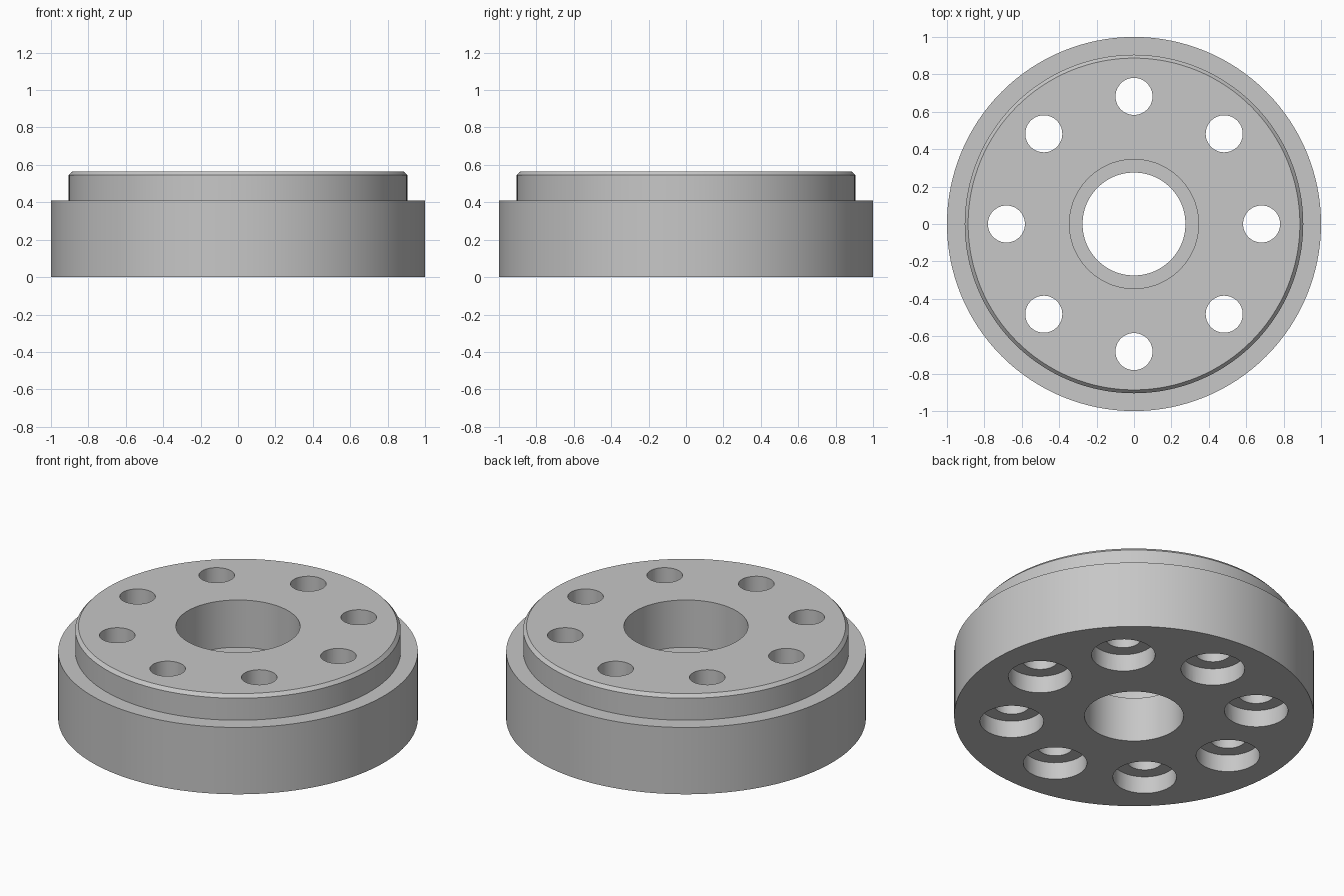
import bpy, bmesh, math
from mathutils import Matrix

if "Cube" in bpy.data.objects:
    bpy.data.objects.remove(bpy.data.objects["Cube"], do_unlink=True)

HEIGHT = 0.565
BOLT_CIRCLE = 0.682


def lathe(bm, profile, segments, offset=(0, 0)):
    """Revolve a closed (radius, z) profile around a vertical axis."""
    rings = []
    for r, z in profile:
        ring = []
        for i in range(segments):
            a = math.tau * i / segments
            ring.append(bm.verts.new((offset[0] + r * math.cos(a), offset[1] + r * math.sin(a), z)))
        rings.append(ring)
    for k, ring in enumerate(rings):
        nxt = rings[(k + 1) % len(rings)]
        for i in range(segments):
            j = (i + 1) % segments
            bm.faces.new((ring[i], ring[j], nxt[j], nxt[i]))


def stepped_pin(bm, r_low, r_high, z_step, centre):
    """Two-diameter cutter: wide below, narrow above, closed at both ends."""
    rings = []
    for r, z in ((r_low, -0.1), (r_low, z_step), (r_high, z_step), (r_high, HEIGHT + 0.1)):
        rings.append([bm.verts.new((centre[0] + r * math.cos(math.tau * i / 48),
                                    centre[1] + r * math.sin(math.tau * i / 48), z))
                      for i in range(48)])
    for low, high in zip(rings, rings[1:]):
        for i in range(48):
            j = (i + 1) % 48
            bm.faces.new((low[i], low[j], high[j], high[i]))
    bm.faces.new(rings[0][::-1])
    bm.faces.new(rings[-1])


def finish(bm, name):
    bmesh.ops.recalc_face_normals(bm, faces=bm.faces[:])
    mesh = bpy.data.meshes.new(name)
    bm.to_mesh(mesh)
    bm.free()
    obj = bpy.data.objects.new(name, mesh)
    bpy.context.collection.objects.link(obj)
    return obj


# Plain grey metal
grey = bpy.data.materials.new("plain_grey")
grey.use_nodes = True
colour = (0.57, 0.57, 0.57, 1)
grey.diffuse_color = colour
grey.node_tree.nodes["Principled BSDF"].inputs["Base Color"].default_value = colour

# Flanged disc with raised chamfered spigot and stepped centre bore
bm = bmesh.new()
lathe(bm, [(0.275, 0), (1, 0), (1, 0.41), (0.905, 0.41), (0.905, HEIGHT - 0.02),
           (0.887, HEIGHT), (0.345, HEIGHT), (0.345, 0.275), (0.275, 0.275)], 128)
flange = finish(bm, "flange_body")
flange.data.materials.append(grey)

# Ring of eight bolt holes, counterbored from below
bm = bmesh.new()
for k in range(8):
    a = math.tau * k / 8
    stepped_pin(bm, 0.177, 0.099, 0.105, (BOLT_CIRCLE * math.cos(a), BOLT_CIRCLE * math.sin(a)))
cutter = finish(bm, "bolt_hole_cutter")
cutter.data.materials.append(grey)

cut = flange.modifiers.new("bolt_holes", 'BOOLEAN')
cut.operation = 'DIFFERENCE'
cut.solver = 'EXACT'
cut.object = cutter
bpy.ops.object.select_all(action='DESELECT')
bpy.context.view_layer.objects.active = flange
flange.select_set(True)
bpy.ops.object.modifier_apply(modifier=cut.name)
bpy.data.objects.remove(cutter, do_unlink=True)

# Smooth walls, crisp edges
bpy.ops.object.shade_smooth_by_angle(angle=math.radians(30))
